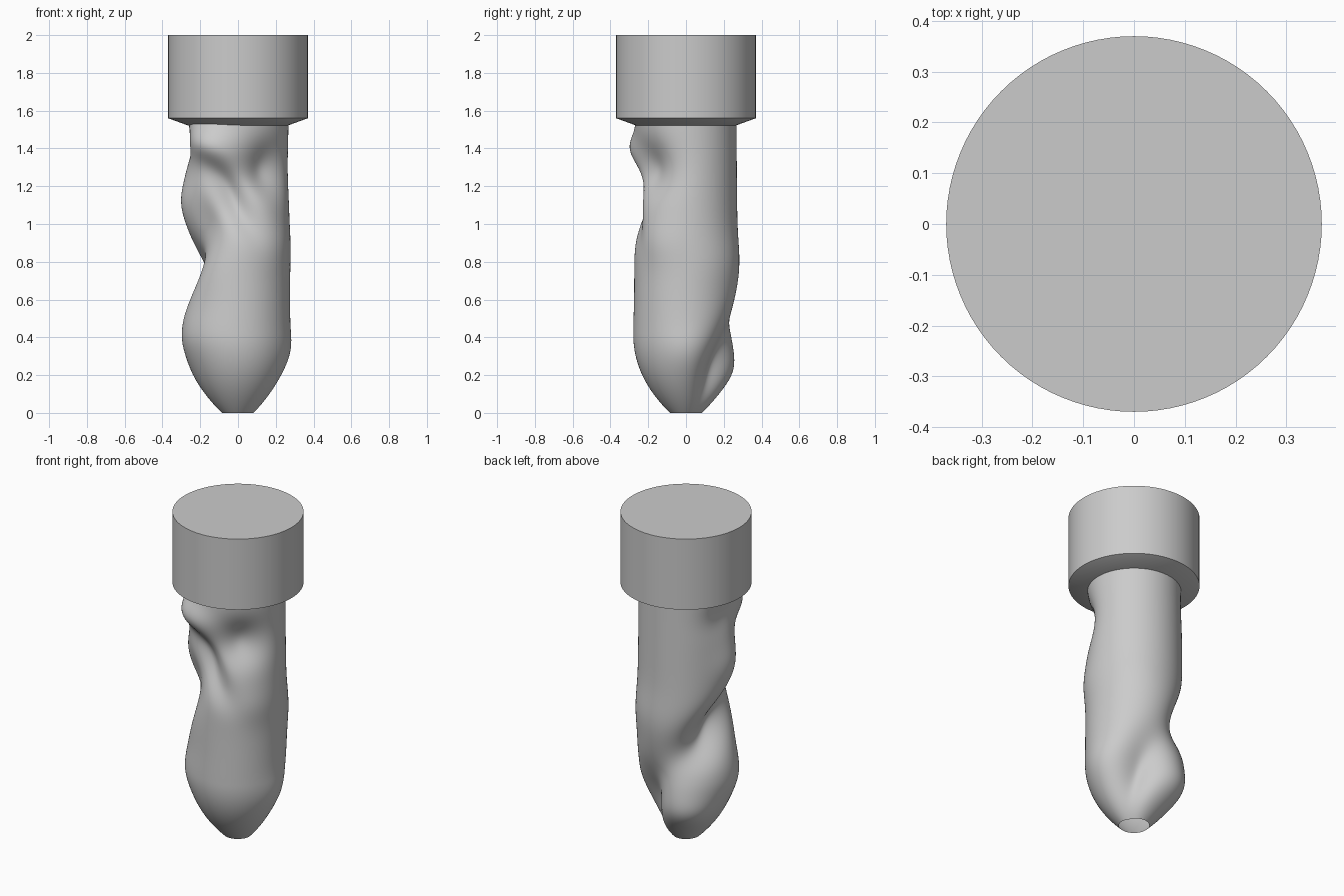
import bpy, bmesh
from math import sin, cos, exp, radians, tau, pi

old = bpy.data.objects.get("Cube")
if old:
    bpy.data.objects.remove(old, do_unlink=True)

grey = bpy.data.materials.new("plain_grey")
grey.use_nodes = True
colour = (0.6, 0.6, 0.6, 1)
grey.diffuse_color = colour
grey.node_tree.nodes["Principled BSDF"].inputs["Base Color"].default_value = colour


def lathe(rows, sides, radius):
    """Stack rings of vertices and join them; radius(row, angle) gives each ring's shape."""
    bm = bmesh.new()
    rings = []
    for row in rows:
        ring = []
        for k in range(sides):
            a = tau * k / sides
            r, z = radius(row, a)
            ring.append(bm.verts.new((r * cos(a), r * sin(a), z)))
        rings.append(ring)
    for low, high in zip(rings, rings[1:]):
        for k in range(sides):
            n = (k + 1) % sides
            bm.faces.new((low[k], low[n], high[n], high[k]))
    return bm, rings


def finish(bm, name, sharp_angle):
    mesh = bpy.data.meshes.new(name)
    bm.to_mesh(mesh)
    bm.free()
    mesh.materials.append(grey)
    obj = bpy.data.objects.new(name, mesh)
    bpy.context.collection.objects.link(obj)
    bpy.ops.object.select_all(action="DESELECT")
    obj.select_set(True)
    bpy.context.view_layer.objects.active = obj
    bpy.ops.object.shade_smooth_by_angle(angle=radians(sharp_angle))


# Dents and bulges: angle, height, angular width, vertical width, slant per degree, amount
FOLDS = [
    (168, 0.73, 54, 0.15, 0.0025, -0.13),    # long diagonal groove on the right
    (308, 1.29, 34, 0.14, 0, -0.085),        # broad front hollow
    (260, 1.16, 32, 0.13, -0.005, -0.07),    # diagonal front crease
    (234, 1.41, 30, 0.11, -0.001, 0.08),     # upper front bulge
    (188, 1.12, 26, 0.14, 0, 0.035),         # right shoulder
    (228, 1.02, 28, 0.14, 0, -0.035),        # hollow below the shoulder
    (180, 1.42, 30, 0.10, 0, -0.03),
    (56, 0.25, 39, 0.20, 0.003, -0.11),      # lower back hollow
    (128, 0.20, 34, 0.13, 0, 0.045),         # lower back bulge
    (200, 0.42, 45, 0.14, 0, 0.025),
    (60, 0.80, 45, 0.15, 0, 0.015),
    (320, 0.90, 35, 0.12, 0, 0.014),
    (0, 0.32, 25, 0.12, 0, 0.01),
]
BODY_TOP = 1.53


def body_radius(z, a):
    base = 0.28 - 0.195 * max(0, 1 - z / 0.42) ** 2.2 - 0.013 * z / BODY_TOP
    push = 0
    for angle, height, wide, tall, slant, amount in FOLDS:
        turn = (a - radians(angle) + pi) % tau - pi
        turn *= 180 / pi
        dz = z - height - slant * turn
        push += amount * exp(-(turn / wide) ** 2 - (dz / tall) ** 2)
    return base * (1 + push / 0.275), z


# Crumpled tube, open at the bottom
steps = 120
bm, _ = lathe([BODY_TOP * i / steps for i in range(steps + 1)], 128, body_radius)
finish(bm, "crumpled_body", 60)

# Cap with a sloped underside
bm, rings = lathe([(0.26, 1.52), (0.37, 1.56), (0.37, 2.0)], 96, lambda row, a: row)
bm.faces.new(rings[-1])
bm.faces.new(rings[0][::-1])
finish(bm, "cap", 30)
